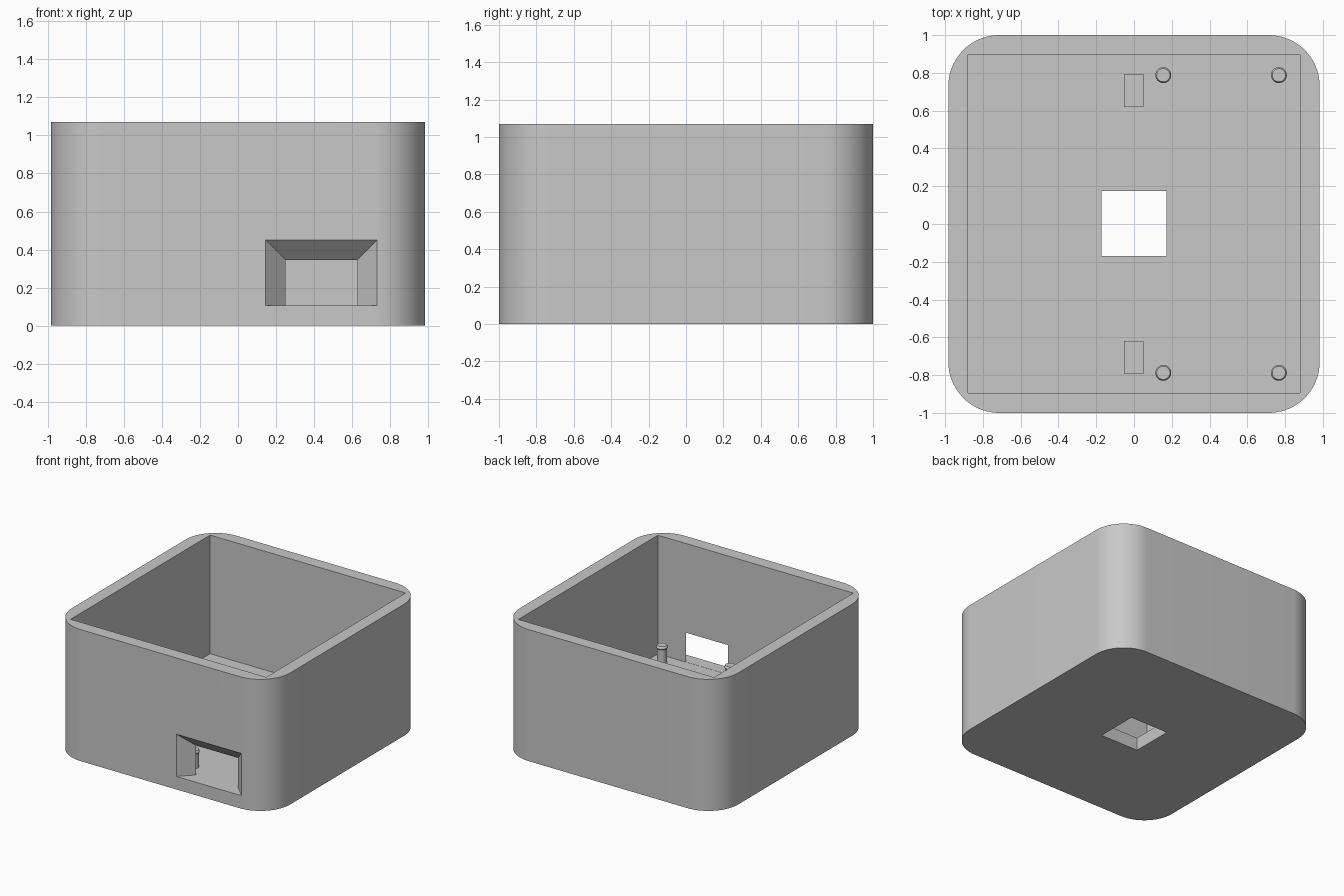
import bpy
import bmesh
import math

if "Cube" in bpy.data.objects:
    bpy.data.objects.remove(bpy.data.objects["Cube"], do_unlink=True)

FLOOR = 0.105
HEIGHT = 1.07

grey = bpy.data.materials.new("plain grey plastic")
grey.use_nodes = True
grey.diffuse_color = (0.58, 0.58, 0.58, 1)
grey.node_tree.nodes["Principled BSDF"].inputs["Base Color"].default_value = grey.diffuse_color


def add_object(name, bm):
    bmesh.ops.recalc_face_normals(bm, faces=bm.faces)
    mesh = bpy.data.meshes.new(name)
    bm.to_mesh(mesh)
    bm.free()
    mesh.materials.append(grey)
    obj = bpy.data.objects.new(name, mesh)
    bpy.context.collection.objects.link(obj)
    return obj


def box(name, x, y, z, radius=0):
    """Box between the given limits, with optional rounded upright edges."""
    bm = bmesh.new()
    bmesh.ops.create_cube(bm, size=1)
    for v in bm.verts:
        v.co = [lim[0] if c < 0 else lim[1] for lim, c in zip((x, y, z), v.co)]
    if radius:
        upright = [e for e in bm.edges
                   if abs(e.verts[0].co.z - e.verts[1].co.z) > 0.1]
        bmesh.ops.bevel(bm, geom=upright, offset=radius, segments=20,
                        profile=0.5, affect='EDGES')
    return add_object(name, bm)


def port_cutter():
    """Funnel narrowing at 45 degrees on the sides and top, flat underneath."""
    bm = bmesh.new()
    rings = []
    for y in (-1.03, -0.86):
        inset = y + 1
        left, right, top = 0.145 + inset, 0.732 - inset, 0.45 - inset
        bottom = FLOOR + 0.001
        rings.append([bm.verts.new((px, y, pz)) for px, pz in
                      ((left, bottom), (right, bottom), (right, top), (left, top))])
    for ring in rings:
        bm.faces.new(ring)
    for i in range(4):
        j = (i + 1) % 4
        bm.faces.new((rings[0][i], rings[0][j], rings[1][j], rings[1][i]))
    return add_object("port_cutter", bm)


def smooth(obj):
    bpy.ops.object.select_all(action='DESELECT')
    obj.select_set(True)
    bpy.context.view_layer.objects.active = obj
    bpy.ops.object.shade_smooth_by_angle(angle=math.radians(30))


def cut(target, cutter):
    mod = target.modifiers.new("cut", 'BOOLEAN')
    mod.operation = 'DIFFERENCE'
    mod.solver = 'EXACT'
    mod.object = cutter
    bpy.context.view_layer.objects.active = target
    bpy.ops.object.modifier_apply(modifier=mod.name)
    bpy.data.objects.remove(cutter, do_unlink=True)


def peg(name, x, y):
    """Turned peg with a slightly wider, chamfered head."""
    profile = [(0.036, FLOOR - 0.01), (0.036, 0.222), (0.042, 0.23),
               (0.042, 0.238), (0.035, 0.25)]
    sides = 32
    bm = bmesh.new()
    rings = [[bm.verts.new((x + r * math.cos(math.tau * i / sides),
                            y + r * math.sin(math.tau * i / sides), z))
              for i in range(sides)] for r, z in profile]
    for low, high in zip(rings, rings[1:]):
        for i in range(sides):
            j = (i + 1) % sides
            bm.faces.new((low[i], low[j], high[j], high[i]))
    bm.faces.new(rings[0])
    bm.faces.new(rings[-1])
    smooth(add_object(name, bm))


# Open case with rounded corners, square cavity, floor hole and front port
case = box("case", (-0.983, 0.983), (-1, 1), (0, HEIGHT), radius=0.27)
cut(case, box("cavity_cutter", (-0.88, 0.88), (-0.895, 0.898), (FLOOR, HEIGHT + 0.1)))
cut(case, box("hole_cutter", (-0.172, 0.172), (-0.17, 0.175), (-0.1, FLOOR + 0.1)))
cut(case, port_cutter())
smooth(case)

# Board pegs and back stops on the floor
for end, side in (("front", -1), ("back", 1)):
    for place, x in (("inner", 0.155), ("outer", 0.767)):
        peg(f"{end}_{place}_peg", x, side * 0.788)
    near, far = sorted((side * 0.62, side * 0.793))
    box(f"{end}_board_stop", (-0.052, 0.05), (near, far), (FLOOR - 0.01, 0.25))
